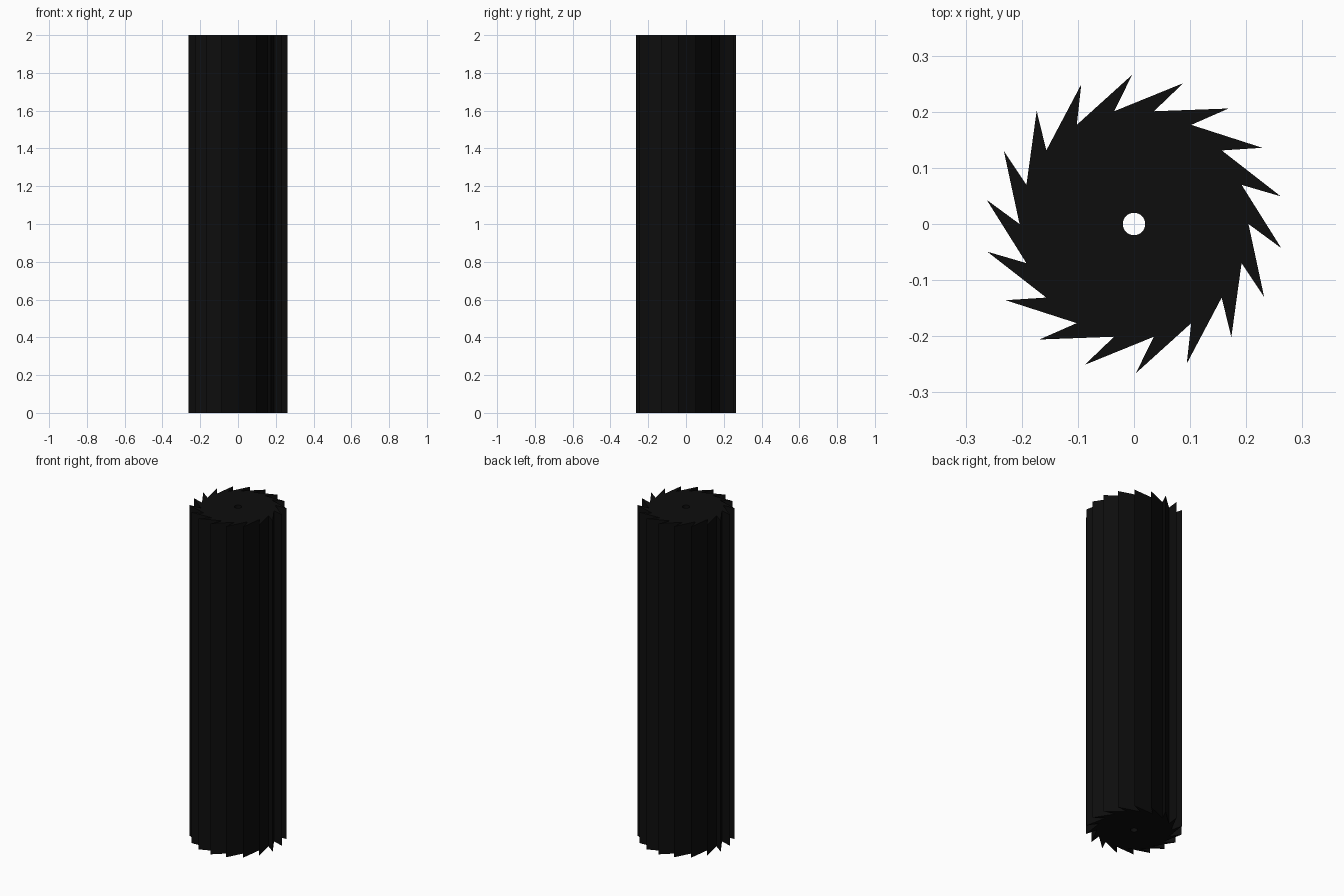
import bpy, bmesh
from math import sin, cos, radians

if "Cube" in bpy.data.objects:
    bpy.data.objects.remove(bpy.data.objects["Cube"])

TEETH, HEIGHT = 18, 2.0
R_ROOT, R_TIP, R_BORE = 0.204, 0.266, 0.02
STEP = 360 / TEETH

bm = bmesh.new()


def ring(radius, count, offset=0):
    return [bm.verts.new((radius * cos(radians(offset + i * 360 / count)),
                          radius * sin(radians(offset + i * 360 / count)), 0))
            for i in range(count)]


# cross-section: toothed disc with a central bore
root = ring(R_ROOT, TEETH)
tip = ring(R_TIP, TEETH, -9.3)
bore = ring(R_BORE, TEETH * 2)
for i in range(TEETH):
    j = (i + 1) % TEETH
    # disc sector, then the swept tooth outside it
    bm.faces.new((root[i], root[j], bore[2 * j], bore[2 * i + 1], bore[2 * i]))
    bm.faces.new((root[i], tip[i], root[j]))

# extrude the section to full height
res = bmesh.ops.extrude_face_region(bm, geom=bm.faces[:], use_keep_orig=True)
top = [g for g in res["geom"] if isinstance(g, bmesh.types.BMVert)]
bmesh.ops.translate(bm, verts=top, vec=(0, 0, HEIGHT))
bmesh.ops.recalc_face_normals(bm, faces=bm.faces[:])

mesh = bpy.data.meshes.new("toothed_roller")
bm.to_mesh(mesh)
bm.free()
roller = bpy.data.objects.new("toothed_roller", mesh)
bpy.context.collection.objects.link(roller)

# near-black finish
mat = bpy.data.materials.new("black")
mat.diffuse_color = (0.004, 0.004, 0.004, 1)
mat.use_nodes = True
mat.node_tree.nodes["Principled BSDF"].inputs["Base Color"].default_value = mat.diffuse_color
mesh.materials.append(mat)
